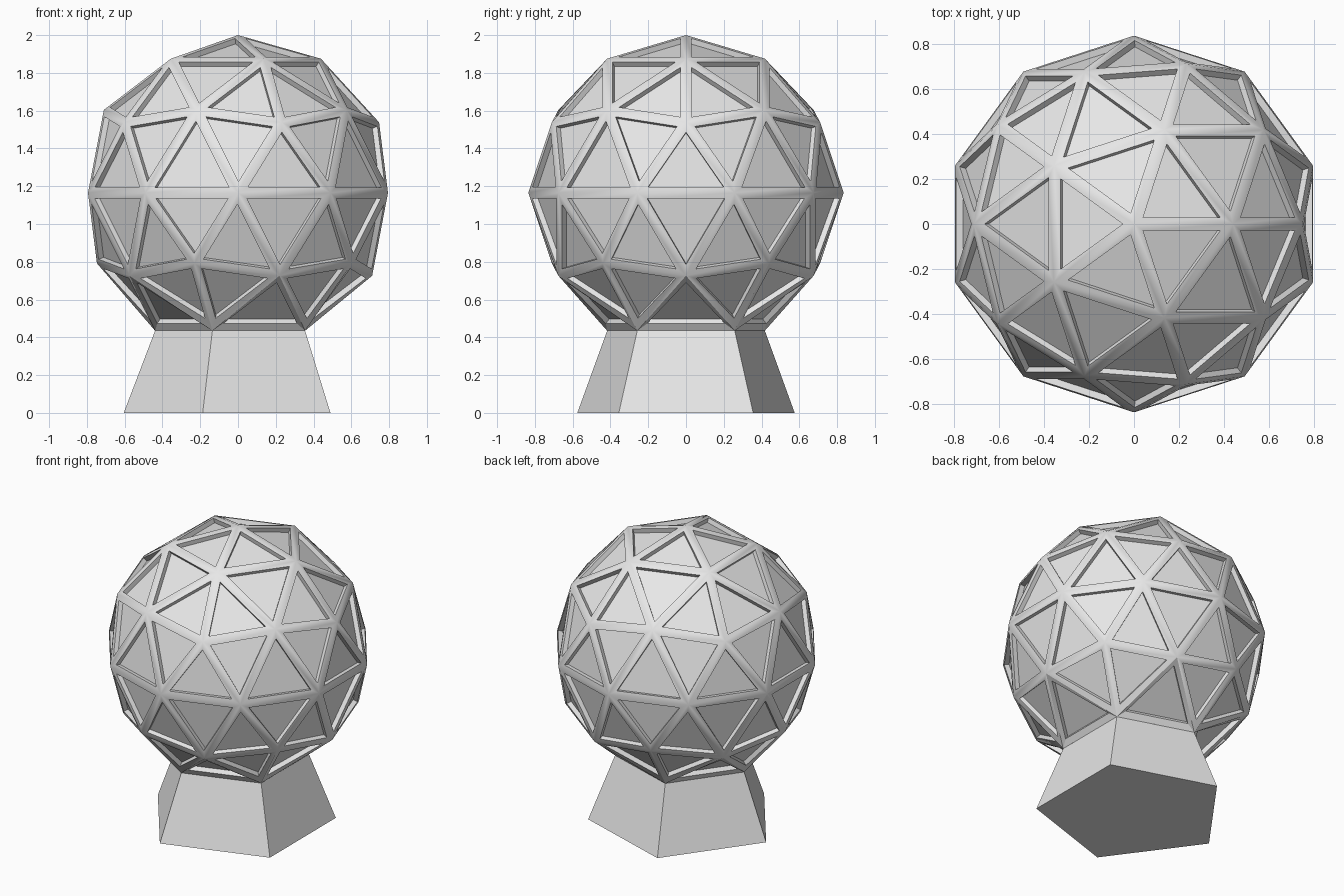
import bpy
import bmesh
import math
from mathutils import Vector

cube = bpy.data.objects.get("Cube")
if cube:
    bpy.data.objects.remove(cube, do_unlink=True)

RADIUS = 0.835
CENTRE_Z = 2.0 - RADIUS
STRUT = 0.03          # half width of each strut
RECESS = 0.03         # depth of the sunken panels
NECK_Z = 0.435        # where the dome meets the pedestal
NECK_R = RADIUS * 0.5257
FOOT_R = 0.605

grey = bpy.data.materials.new("light grey")
grey.use_nodes = True
grey.diffuse_color = (0.8, 0.8, 0.8, 1)
grey.node_tree.nodes["Principled BSDF"].inputs["Base Color"].default_value = (0.8, 0.8, 0.8, 1)


def add_object(name, bm):
    mesh = bpy.data.meshes.new(name)
    bm.to_mesh(mesh)
    bm.free()
    mesh.materials.append(grey)
    obj = bpy.data.objects.new(name, mesh)
    bpy.context.collection.objects.link(obj)
    return obj


# Geodesic sphere: open at the bottom, every triangle framed and sunk
bm = bmesh.new()
bmesh.ops.create_icosphere(bm, subdivisions=2, radius=RADIUS)
pole = min(bm.verts, key=lambda v: v.co.z)
neck = [e.other_vert(pole) for e in pole.link_edges]
bmesh.ops.delete(bm, geom=[pole], context='VERTS')
panels = list(bm.faces)
bmesh.ops.inset_individual(bm, faces=panels, thickness=STRUT, use_even_offset=True)
bmesh.ops.inset_individual(bm, faces=panels, thickness=0.0, use_even_offset=True)
for panel in panels:
    panel.normal_update()
    shift = panel.normal * -RECESS
    for v in panel.verts:
        v.co += shift
bmesh.ops.translate(bm, verts=bm.verts, vec=(0, 0, CENTRE_Z))
for v in neck:
    v.co.z = NECK_Z
bm.normal_update()
sphere = add_object("geodesic_sphere", bm)

# Struts blend softly over their ridges, recess walls stay sharp
for obj in bpy.context.selected_objects:
    obj.select_set(False)
sphere.select_set(True)
bpy.context.view_layer.objects.active = sphere
bpy.ops.object.shade_smooth_by_angle(angle=math.radians(30))

# Flared five-sided pedestal
bm = bmesh.new()


def ring(radius, z):
    angles = [math.radians(180 + 72 * i) for i in range(5)]
    return [bm.verts.new(Vector((radius * math.cos(a), radius * math.sin(a), z))) for a in angles]


foot, top = ring(FOOT_R, 0), ring(NECK_R, NECK_Z)
for i in range(5):
    j = (i + 1) % 5
    bm.faces.new((foot[i], foot[j], top[j], top[i]))
bm.faces.new(foot[::-1])
add_object("pedestal", bm)
